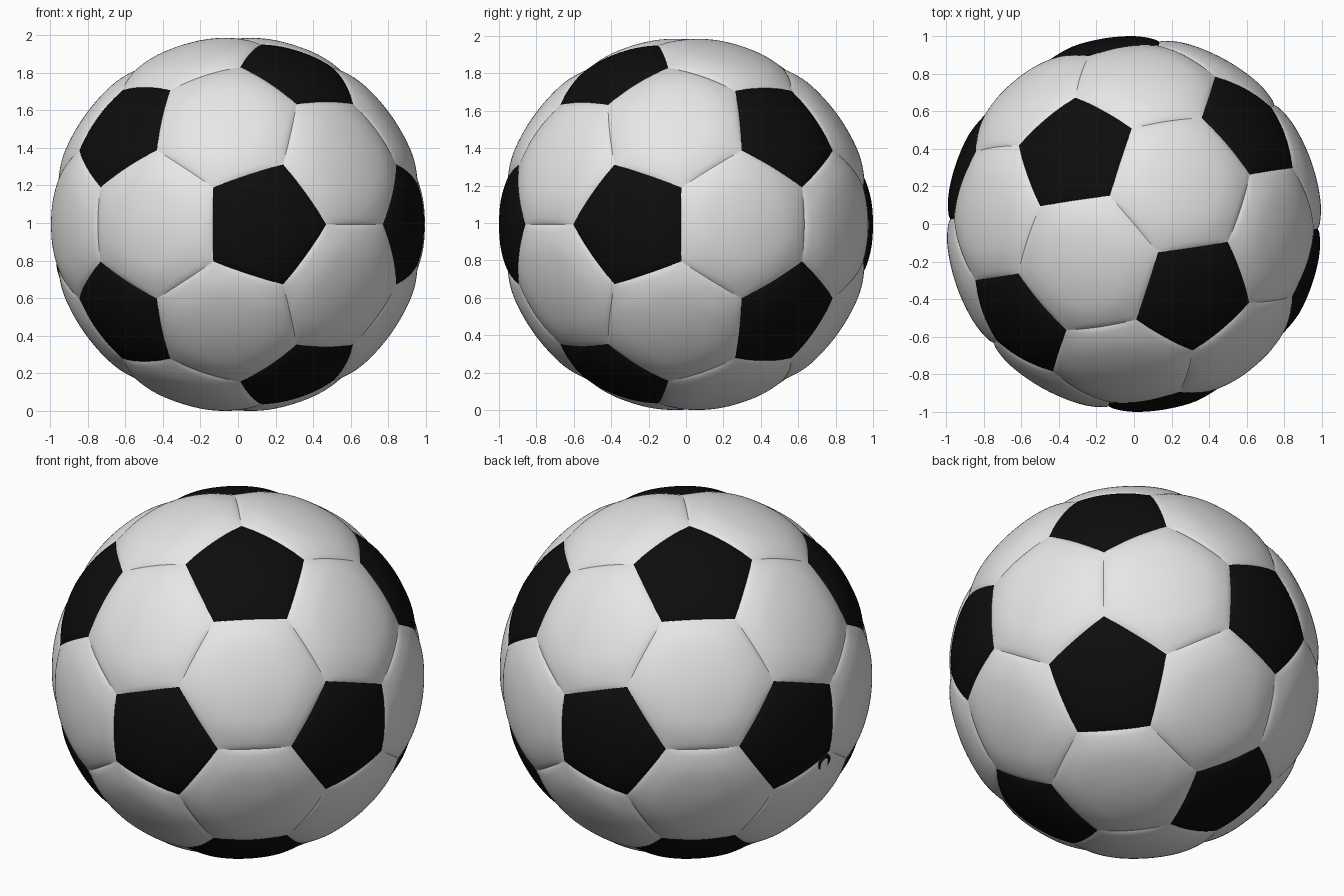
import bpy, bmesh, math
from mathutils import Vector, Matrix

if "Cube" in bpy.data.objects:
    bpy.data.objects.remove(bpy.data.objects["Cube"])

PHI = (1 + 5 ** 0.5) / 2
TURN = Matrix.Rotation(math.radians(-49.7), 3, 'Z')
DEPTH = 0.022          # how far the seams sink
RINGS, SEGS = 16, 12


def material(name, v):
    m = bpy.data.materials.new(name)
    m.diffuse_color = (v, v, v, 1)
    m.use_nodes = True
    m.node_tree.nodes["Principled BSDF"].inputs["Base Color"].default_value = m.diffuse_color
    return m


white = material("white leather", 0.8)
black = material("black leather", 0.004)

# Icosahedron corners, then every edge cut at its thirds (truncated icosahedron)
ico = []
for a in (1, -1):
    for b in (PHI, -PHI):
        ico += [Vector((b, a, 0)), Vector((a, 0, b)), Vector((0, b, a))]
cage = bmesh.new()
for p in ico:
    for q in ico:
        if 1.9 < (p - q).length < 2.1:
            cage.verts.new(TURN @ ((2 * p + q) / 3).normalized())
bmesh.ops.convex_hull(cage, input=cage.verts[:])
bmesh.ops.dissolve_limit(cage, angle_limit=0.02, verts=cage.verts[:], edges=cage.edges[:])
panels = [[v.co.copy() for v in f.verts] for f in cage.faces]
cage.free()


def puff(direction, normals):
    """Radius of the ball: falls softly, then steeply, towards each seam."""
    keep = 1.0
    for n in normals:
        d = max(0.0, math.asin(max(-1, min(1, direction.dot(n)))))
        f = 0.75 * max(0, 1 - d / 0.17) ** 2 + 0.25 * max(0, 1 - d / 0.03) ** 2
        keep *= 1 - f
    return 1 - DEPTH * (1 - keep)


def add_panel(bm, corners):
    c = sum(corners, Vector()) / len(corners)
    if (corners[0] - c).cross(corners[1] - c).dot(c) < 0:
        corners = corners[::-1]
    k = len(corners)
    normals = [corners[i].cross(corners[(i + 1) % k]).normalized() for i in range(k)]

    def vert(p):
        d = p.normalized()
        return bm.verts.new(d * puff(d, normals))

    mid = vert(c)
    prev = None
    for r in range(1, RINGS + 1):
        t = 1 - (1 - r / RINGS) ** 1.6     # rings crowd towards the seam
        ring = [vert(c.lerp(corners[i].lerp(corners[(i + 1) % k], s / SEGS), t))
                for i in range(k) for s in range(SEGS)]
        n = len(ring)
        for j in range(n):
            h = (j + 1) % n
            if prev:
                bm.faces.new((prev[j], ring[j], ring[h], prev[h]))
            else:
                bm.faces.new((mid, ring[j], ring[h]))
        prev = ring


def finish(bm, name, mat):
    for f in bm.faces:
        f.smooth = True
    me = bpy.data.meshes.new(name)
    bm.to_mesh(me)
    bm.free()
    me.materials.append(mat)
    ob = bpy.data.objects.new(name, me)
    bpy.context.collection.objects.link(ob)
    return ob


# White six-sided panels and black five-sided panels
objs = []
for name, sides, mat in (("white_panels", 6, white), ("black_panels", 5, black)):
    bm = bmesh.new()
    for corners in panels:
        if len(corners) == sides:
            add_panel(bm, corners)
    objs.append(finish(bm, name, mat))

# Small flat black loop beside one black panel, on the left
out = Vector((-0.963, 0.065, -0.26)).normalized()
bm = bmesh.new()
frame = out.to_track_quat('Z', 'Y').to_matrix()
rows = []
for i in range(24):
    a = math.tau * i / 24
    rows.append([bm.verts.new(frame @ Vector((math.cos(a) * (0.04 + 0.011 * math.cos(b)),
                                              math.sin(a) * (0.04 + 0.011 * math.cos(b)),
                                              0.982 + 0.009 * math.sin(b))))
                 for b in (math.tau * j / 8 for j in range(8))])
for i in range(24):
    p, q = rows[i], rows[(i + 1) % 24]
    for j in range(8):
        bm.faces.new((p[j], q[j], q[(j + 1) % 8], p[(j + 1) % 8]))
objs.append(finish(bm, "small_loop", black))

# Stand the ball on the ground
low = min(v.co.z for o in objs for v in o.data.vertices)
for o in objs:
    o.data.transform(Matrix.Translation((0, 0, -low)))
